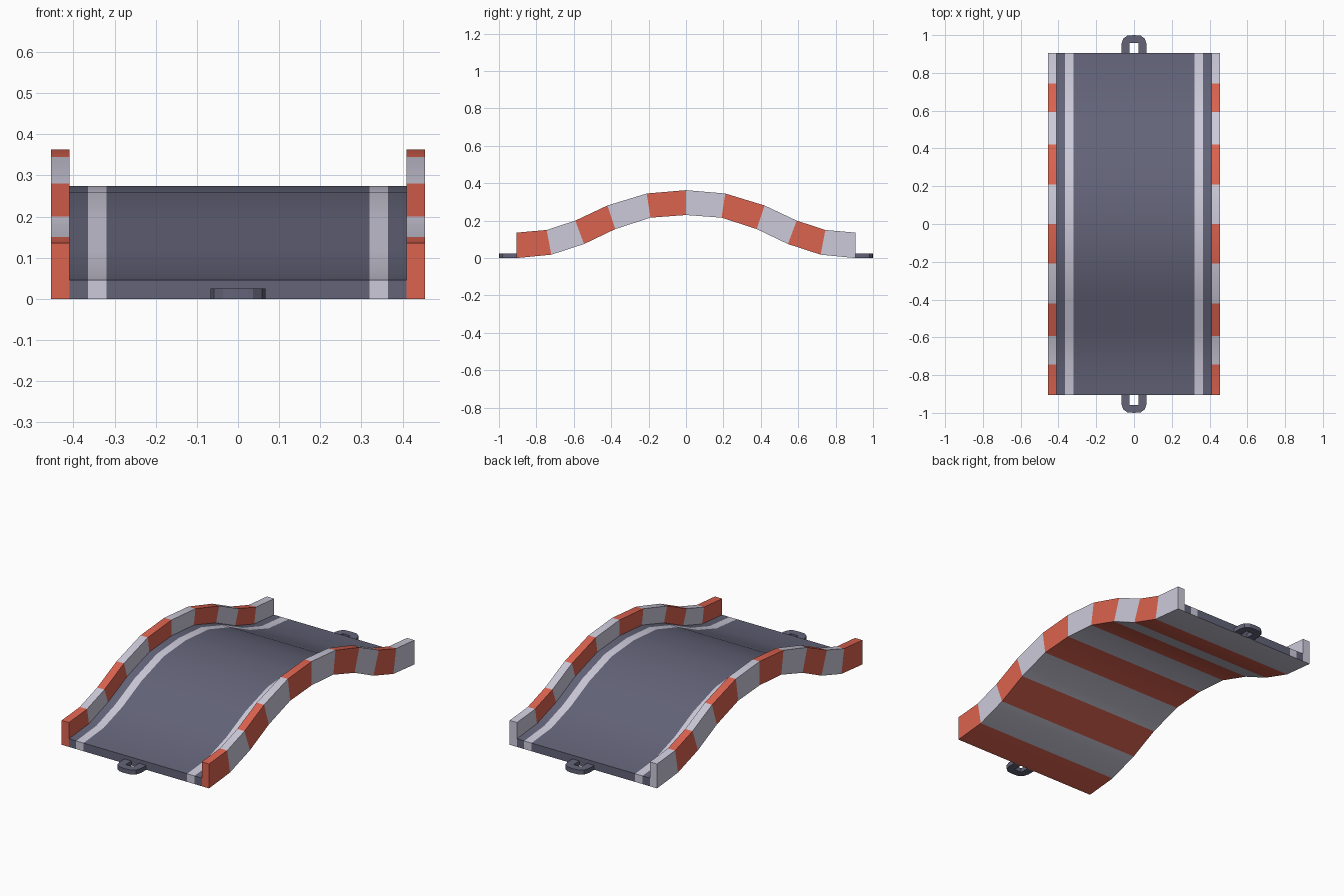
import bpy, bmesh

if "Cube" in bpy.data.objects:
    bpy.data.objects.remove(bpy.data.objects["Cube"])


def material(name, rgb):
    m = bpy.data.materials.new(name)
    m.diffuse_color = (*rgb, 1)
    m.use_nodes = True
    m.node_tree.nodes["Principled BSDF"].inputs["Base Color"].default_value = m.diffuse_color
    return m


SLATE = material("slate grey", (0.125, 0.127, 0.19))
PALE = material("pale grey", (0.61, 0.59, 0.70))
RED = material("warning red", (0.72, 0.125, 0.08))


def finish(name, bm, mats):
    bmesh.ops.recalc_face_normals(bm, faces=bm.faces)
    me = bpy.data.meshes.new(name)
    bm.to_mesh(me)
    bm.free()
    ob = bpy.data.objects.new(name, me)
    bpy.context.collection.objects.link(ob)
    for m in mats:
        me.materials.append(m)
    bpy.ops.object.select_all(action='DESELECT')
    ob.select_set(True)
    bpy.context.view_layer.objects.active = ob
    bpy.ops.object.shade_smooth_by_angle(angle=0.55)
    return ob


# Half of the arch, from end to crown: (bottom y, bottom z, top y, top z)
half = [(0.905, 0.0, 0.905, 0.136), (0.72, 0.018, 0.745, 0.15),
        (0.545, 0.075, 0.592, 0.20), (0.378, 0.155, 0.42, 0.281),
        (0.19, 0.216, 0.21, 0.345), (0.0, 0.23, 0.0, 0.363)]
stations = [(-a, b, -c, d) for a, b, c, d in half] + half[-2::-1]

# U-shaped cross-section: (x, height fraction); kerbs outside, deck between
D = 0.335
xs = [-0.455, -0.41, -0.365, -0.32, 0.32, 0.365, 0.41, 0.455]
top = [(xs[0], 1), (xs[1], 1)] + [(x, D) for x in xs[1:7]] + [(xs[6], 1), (xs[7], 1)]
ring = top + [(x, 0) for x in reversed(xs)]
n = len(ring)

# Ramp body: deck, edge lines and striped kerbs swept over the arch
bm = bmesh.new()
rows = [[bm.verts.new((x, a + (c - a) * t, b + (d - b) * t)) for x, t in ring]
        for a, b, c, d in stations]
deck_color = {2: 0, 3: 1, 4: 0, 5: 1, 6: 0}   # ring segments on the deck top
for i in range(len(rows) - 1):
    stripe = 2 if i % 2 == 0 else 1
    for k in range(n):
        k2 = (k + 1) % n
        f = bm.faces.new((rows[i][k], rows[i][k2], rows[i + 1][k2], rows[i + 1][k]))
        f.material_index = deck_color.get(k, stripe)
# End faces
for row, stripe in ((rows[0], 2), (rows[-1], 1)):
    bottom = row[:9:-1]                         # left to right
    caps = [([row[0], row[1], row[2], bottom[1], bottom[0]], stripe),
            ([row[7], row[8], row[9], bottom[7], bottom[6]], stripe)]
    caps += [([row[k], row[k + 1], bottom[k], bottom[k - 1]], deck_color[k])
             for k in range(2, 7)]
    for vs, mat in caps:
        bm.faces.new(vs).material_index = mat
finish("ramp_body", bm, [SLATE, PALE, RED])

# Flat tether loops at each end
outer = [(0.067, 0.905), (0.067, 0.95), (0.058, 0.98), (0.036, 0.997), (0.0, 1.0)]
inner = [(0.023, 0.905), (0.023, 0.935), (0.023, 0.957), (0.012, 0.957), (0.0, 0.957)]


def mirrored(p):
    return p + [(-x, y) for x, y in p[-2::-1]]


for name, s in (("front_loop", -1), ("back_loop", 1)):
    bm = bmesh.new()
    sections = []
    for (ox, oy), (ix, iy) in zip(mirrored(outer), mirrored(inner)):
        sections.append([bm.verts.new((ox, s * oy, 0)), bm.verts.new((ox, s * oy, 0.025)),
                         bm.verts.new((ix, s * iy, 0.025)), bm.verts.new((ix, s * iy, 0))])
    for a, b in zip(sections, sections[1:]):
        for k in range(4):
            bm.faces.new((a[k], a[(k + 1) % 4], b[(k + 1) % 4], b[k]))
    bm.faces.new(sections[0])
    bm.faces.new(sections[-1])
    finish(name, bm, [SLATE])
